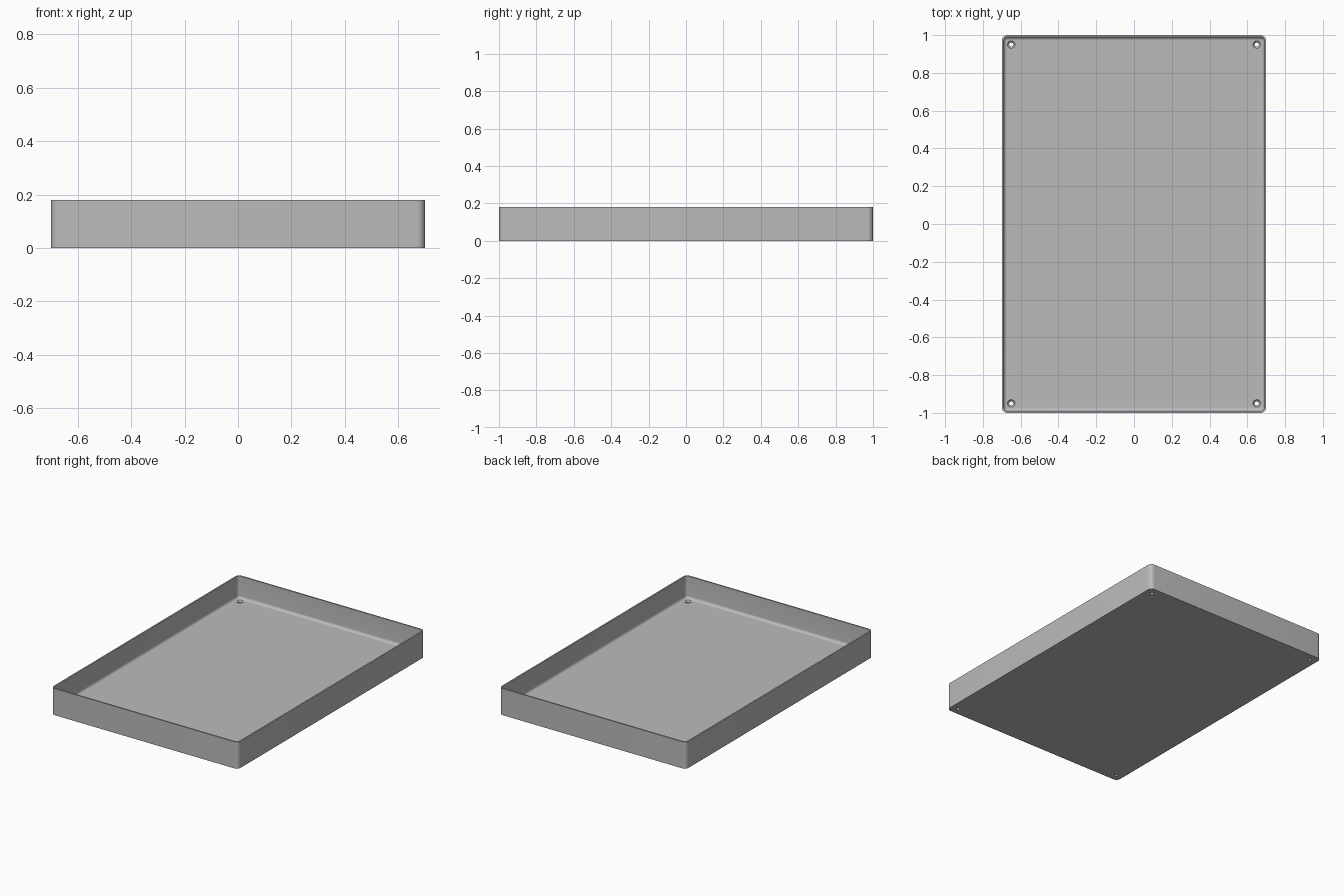
import bpy, bmesh, math

cube = bpy.data.objects.get("Cube")
if cube:
    bpy.data.objects.remove(cube, do_unlink=True)

HALF_X, HALF_Y, HEIGHT = 0.70, 1.0, 0.18
CORNER, WALL, FLOOR, FILLET = 0.03, 0.01, 0.03, 0.018

grey = bpy.data.materials.new("plain grey")
grey.use_nodes = True
colour = (0.5, 0.5, 0.5, 1)
grey.diffuse_color = colour
grey.node_tree.nodes["Principled BSDF"].inputs["Base Color"].default_value = colour


def rounded_ring(bm, inset, z, steps=8):
    """Rounded rectangle inset from the outer outline."""
    r = max(CORNER - inset, 0.002)
    cx, cy = HALF_X - inset - r, HALF_Y - inset - r
    ring = []
    for q, (sx, sy) in enumerate([(1, 1), (-1, 1), (-1, -1), (1, -1)]):
        for i in range(steps + 1):
            a = math.pi / 2 * (q + i / steps)
            ring.append(bm.verts.new((sx * cx + r * math.cos(a), sy * cy + r * math.sin(a), z)))
    return ring


def loft(name, rings_of, bm):
    """Skin a stack of rings, capped at both ends."""
    for a, b in zip(rings_of, rings_of[1:]):
        n = len(a)
        for i in range(n):
            j = (i + 1) % n
            bm.faces.new((a[i], a[j], b[j], b[i]))
    bm.faces.new(rings_of[0][::-1])
    bm.faces.new(rings_of[-1])
    bmesh.ops.recalc_face_normals(bm, faces=bm.faces)
    mesh = bpy.data.meshes.new(name)
    bm.to_mesh(mesh)
    bm.free()
    obj = bpy.data.objects.new(name, mesh)
    bpy.context.collection.objects.link(obj)
    mesh.materials.append(grey)
    return obj


# Tray shell: outer wall, rim, inner wall, floor fillet
profile = [(0, 0), (0, HEIGHT), (WALL, HEIGHT)]
for i in range(7):
    a = math.pi / 2 * i / 6
    profile.append((WALL + FILLET * (1 - math.cos(a)), FLOOR + FILLET * (1 - math.sin(a))))
bm = bmesh.new()
tray = loft("tray", [rounded_ring(bm, d, z) for d, z in profile], bm)

# Countersunk screw holes in the floor corners
hole_profile = [(0.011, -0.02), (0.011, FLOOR - 0.009), (0.020, FLOOR), (0.020, FLOOR + 0.01)]
for sx in (-1, 1):
    for sy in (-1, 1):
        bm = bmesh.new()
        rings = [[bm.verts.new((sx * 0.65 + r * math.cos(math.tau * k / 32),
                                sy * 0.95 + r * math.sin(math.tau * k / 32), z))
                  for k in range(32)] for r, z in hole_profile]
        cutter = loft("hole_cutter", rings, bm)
        cutter.hide_render = True
        cut = tray.modifiers.new("screw hole", "BOOLEAN")
        cut.object, cut.operation, cut.solver = cutter, "DIFFERENCE", "EXACT"
        bpy.ops.object.select_all(action="DESELECT")
        bpy.context.view_layer.objects.active = tray
        tray.select_set(True)
        bpy.ops.object.modifier_apply(modifier=cut.name)
        bpy.data.objects.remove(cutter, do_unlink=True)

bpy.ops.object.shade_smooth_by_angle(angle=math.radians(35))
